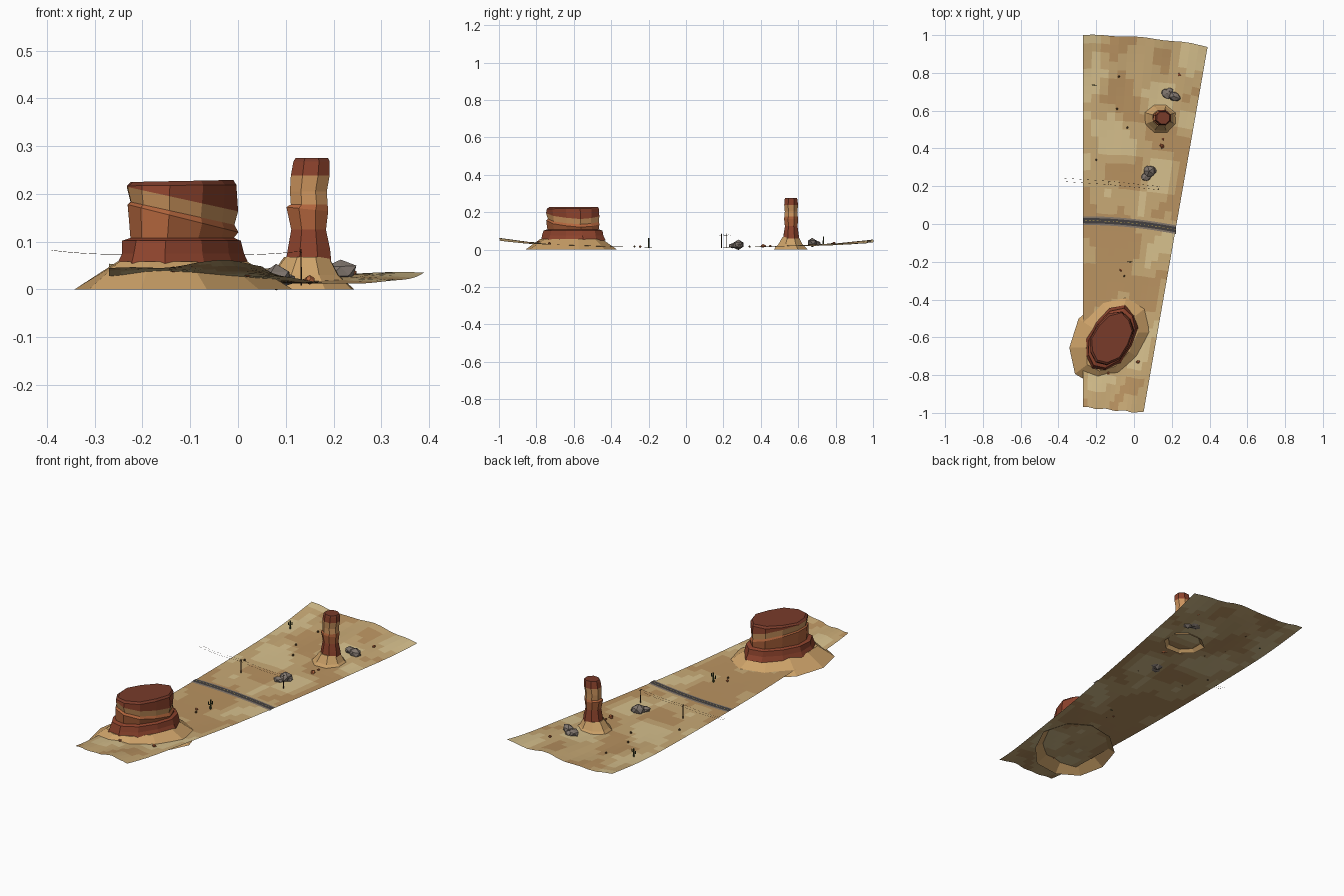
import bpy, bmesh, math, random
from mathutils import Vector, noise

if "Cube" in bpy.data.objects:
    bpy.data.objects.remove(bpy.data.objects["Cube"])

random.seed(4)
MATS = {}


def mat(name, r, g, b):
    m = bpy.data.materials.new(name)
    m.diffuse_color = (r ** 2.2, g ** 2.2, b ** 2.2, 1)
    m.use_nodes = True
    m.node_tree.nodes["Principled BSDF"].inputs["Base Color"].default_value = m.diffuse_color
    MATS[name] = m


mat("sand", .78, .66, .46)
mat("sand_dark", .72, .57, .38)
mat("sand_light", .84, .75, .55)
mat("talus", .80, .63, .41)
mat("red_rock", .55, .27, .19)
mat("orange_rock", .70, .40, .25)
mat("tan_rock", .80, .58, .37)
mat("cap_rock", .47, .24, .18)
mat("grey_rock", .50, .46, .43)
mat("shoulder", .52, .47, .42)
mat("asphalt", .27, .26, .26)
mat("paint", .80, .70, .35)
mat("cactus", .27, .30, .18)
mat("brush", .38, .29, .18)
mat("wood", .25, .18, .13)


def add_object(name, bm, mats):
    me = bpy.data.meshes.new(name)
    bm.to_mesh(me)
    bm.free()
    for m in mats:
        me.materials.append(MATS[m])
    ob = bpy.data.objects.new(name, me)
    bpy.context.collection.objects.link(ob)
    return ob


def height(x, y):
    e = abs(y) ** 2.5
    z = .012 + (.040 if y < 0 else .031) * e
    return z + e * .007 * math.sin(17 * x + 5 * y + 1) + .004 * e * math.sin(31 * x - 9 * y)


def right_edge(y):
    return .05 + .34 * (y + 1) / 1.94


# desert floor: tapered wedge with wavy ends and patchy sand colours
def sheet(name, nu, nv, point, mats, pick):
    bm = bmesh.new()
    g = [[bm.verts.new(point(i / nu, j / nv)) for i in range(nu + 1)] for j in range(nv + 1)]
    for j in range(nv):
        for i in range(nu):
            f = bm.faces.new((g[j][i], g[j][i + 1], g[j + 1][i + 1], g[j + 1][i]))
            f.material_index = pick(i, j, f.calc_center_median())
    return add_object(name, bm, mats)


def ground_point(u, v):
    lo = -.97 - .03 * u + .004 * math.sin(u * 21)
    hi = 1.0 - .06 * u * u + .003 * math.sin(u * 17)
    y = lo + (hi - lo) * v
    x = -.27 + (right_edge(y) + .27) * u
    return x, y, height(x, y)


def patch(i, j, c):
    n = noise.noise(Vector((c.x * 7, c.y * 5, 2.3))) + random.uniform(-.06, .06)
    return 1 if n > .16 else 2 if n < -.16 else 0


sheet("desert_floor", 14, 44, ground_point, ("sand", "sand_dark", "sand_light"), patch)


# road: gently curved shoulder, asphalt and centre dashes
def road_strip(name, width, lift, m, dashed=False):
    def p(u, v):
        x = -.27 + u * (right_edge(0) + .268)
        y = .018 - .2 * (x + .27) ** 2 + (v - .5) * width
        return x, y, height(x, y) + lift
    ob = sheet(name, 48, 1, p, (m,), lambda i, j, c: 0)
    if dashed:
        bm = bmesh.new()
        bm.from_mesh(ob.data)
        bmesh.ops.delete(bm, geom=list(bm.faces)[::2], context='FACES')
        bm.to_mesh(ob.data)
        bm.free()


road_strip("road_shoulder", .046, .0015, "shoulder")
road_strip("road_asphalt", .028, .003, "asphalt")
road_strip("road_dashes", .002, .004, "paint", True)


# stacked rock rings; each ring: z, long radius, short radius, x shift, tilt, material above
def rock_stack(name, cx, cy, rings, sides, angle, jitter, cap=True):
    bm = bmesh.new()
    mats, loops = [], []
    wob = [1 + random.uniform(-jitter, jitter) for _ in range(sides)]
    ca, sa = math.cos(angle), math.sin(angle)
    for z, a, b, dx, tilt, m in rings:
        loop = []
        for i in range(sides):
            t = 2 * math.pi * (i + .5) / sides
            k = wob[i] * (1 + random.uniform(-jitter, jitter) * .5)
            px, py = a * k * math.cos(t), b * k * math.sin(t)
            x, y = px * ca - py * sa, px * sa + py * ca
            loop.append(bm.verts.new((cx + x + dx, cy + y, z + tilt * x)))
        loops.append(loop)
        if m not in mats:
            mats.append(m)
    for k in range(len(loops) - 1):
        for i in range(sides):
            j = (i + 1) % sides
            f = bm.faces.new((loops[k][i], loops[k][j], loops[k + 1][j], loops[k + 1][i]))
            f.material_index = mats.index(rings[k][5])
    if cap:
        bm.faces.new(loops[-1]).material_index = mats.index(rings[-1][5])
    return add_object(name, bm, mats)


R = math.radians(57)
# broad mesa
rock_stack("mesa_talus", -.12, -.615, [(0, .265, .205, 0, 0, "talus"),
           (.058, .182, .116, 0, 0, "talus")], 10, R, .04)
rock_stack("mesa_body", -.12, -.605, [
    (.05, .187, .118, 0, 0, "red_rock"), (.075, .178, .110, 0, 0, "red_rock"),
    (.102, .172, .107, 0, 0, "red_rock"), (.108, .150, .092, 0, 0, "orange_rock"),
    (.150, .152, .102, 0, -.25, "orange_rock"), (.160, .145, .097, 0, -.22, "tan_rock"),
    (.190, .150, .102, 0, -.22, "red_rock"), (.218, .150, .103, 0, .01, "cap_rock"),
    (.227, .140, .094, 0, .02, "cap_rock")], 11, R, .05)
# thin spire
rock_stack("spire_talus", .14, .56, [(0, .108, .098, 0, 0, "talus"),
           (.03, .075, .068, 0, 0, "talus"), (.068, .049, .046, .003, 0, "talus")], 8, 0, .04)
rock_stack("spire_column", .148, .562, [
    (.06, .050, .046, 0, 0, "red_rock"), (.085, .046, .042, 0, 0, "red_rock"),
    (.125, .038, .036, 0, 0, "orange_rock"), (.168, .045, .040, -.003, -.1, "orange_rock"),
    (.178, .040, .037, .001, 0, "tan_rock"), (.205, .040, .037, -.001, 0, "tan_rock"),
    (.238, .042, .039, .003, 0, "red_rock"), (.268, .040, .037, .006, 0, "cap_rock"),
    (.275, .036, .034, .006, 0, "cap_rock")], 8, 0, .04)


# loose stones, boulders and low brush
def stone(name, x, y, sx, sy, sz, m, turn=0.0):
    bm = bmesh.new()
    bmesh.ops.create_icosphere(bm, subdivisions=1, radius=1)
    for v in bm.verts:
        v.co *= random.uniform(.85, 1.15)
    ob = add_object(name, bm, (m,))
    ob.scale = (sx, sy, sz)
    ob.rotation_euler.z = turn
    ob.location = (x, y, height(x, y) + sz * .5)


for x, y, sx, sy, sz, turn in [(.175, .69, .035, .028, .018, -.3), (.215, .675, .036, .028, .023, -.4),
                               (.19, .705, .022, .018, .013, 0), (.08, .28, .036, .034, .025, .6),
                               (.062, .25, .028, .022, .014, 0), (.10, .285, .02, .024, .014, 0)]:
    stone("boulder", x, y, sx, sy, sz, "grey_rock", turn)
for x, y, s in [(.24, .79, .010), (.15, .412, .014), (.155, .45, .008), (.022, -.73, .011),
                (-.07, -.245, .009), (.14, .42, .008), (-.135, -.79, .01)]:
    stone("red_stone", x, y, s, s * .8, s * .7, "orange_rock", x * 9)
for x, y in [(-.08, .78), (-.09, .61), (-.035, .51), (-.2, .34), (-.052, -.275)]:
    stone("brush", x, y, .006, .006, .006, "brush")


def rod(bm, p, q, r):
    p, q = Vector(p), Vector(q)
    d = q - p
    m = d.to_track_quat('Z', 'Y').to_matrix().to_4x4()
    m.translation = (p + q) / 2
    bmesh.ops.create_cone(bm, cap_ends=True, segments=6, radius1=r, radius2=r * .85,
                          depth=d.length, matrix=m)


# cacti with two bent arms
for x, y, h in [(-.02, -.2, .05), (-.21, .735, .042)]:
    bm = bmesh.new()
    z = height(x, y)
    rod(bm, (x, y, z - .003), (x, y, z + h), .0042)
    for s, k in ((-1, .45), (1, .6)):
        e = x + s * .011
        rod(bm, (x, y, z + h * k), (e, y, z + h * k), .0026)
        rod(bm, (e, y, z + h * k - .002), (e, y, z + h * (k + .28)), .0026)
    add_object("cactus", bm, ("cactus",))

# utility poles with crossarms
TOPS = [(-.39, .235, .082), (-.135, .218, .08), (.132, .19, .08)]
for x, y, z in TOPS[1:]:
    bm = bmesh.new()
    rod(bm, (x, y, .008), (x, y, .085), .0018)
    rod(bm, (x - .001, y - .011, z - .002), (x + .001, y + .011, z - .002), .0012)
    add_object("utility_pole", bm, ("wood",))

# sagging wires
for off in (-.009, .009):
    cu = bpy.data.curves.new("wire", 'CURVE')
    cu.dimensions = '3D'
    cu.bevel_depth = .0004
    cu.bevel_resolution = 0
    pts = []
    for a, b in zip(TOPS, TOPS[1:]):
        for i in range(9):
            t = i / 8
            p = Vector(a).lerp(Vector(b), t)
            pts.append((p.x, p.y + off, p.z - .03 * t * (1 - t), 1))
    sp = cu.splines.new('POLY')
    sp.points.add(len(pts) - 1)
    for sp_pt, co in zip(sp.points, pts):
        sp_pt.co = co
    cu.materials.append(MATS["wood"])
    bpy.context.collection.objects.link(bpy.data.objects.new("wire", cu))
